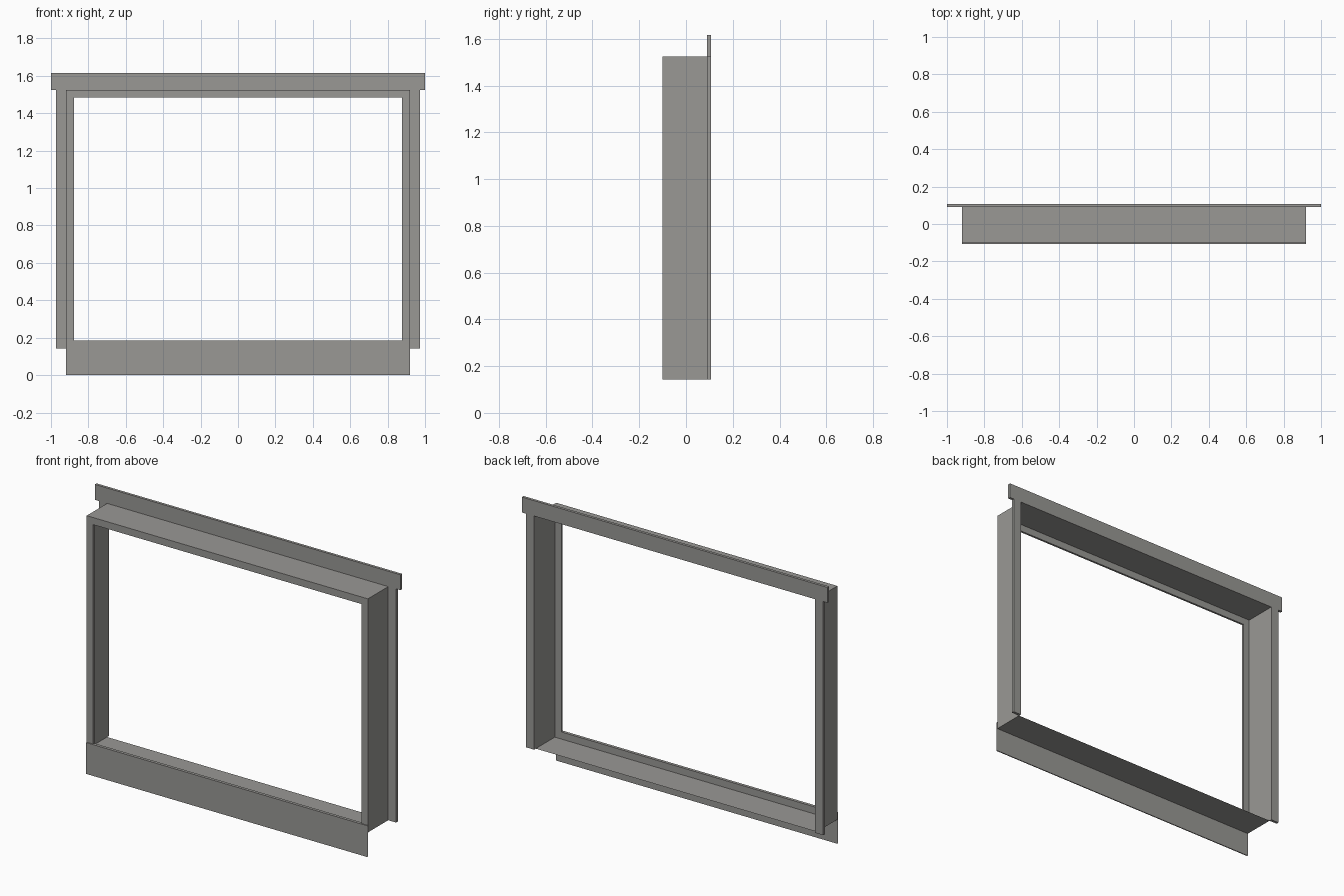
import bpy

if "Cube" in bpy.data.objects:
    bpy.data.objects.remove(bpy.data.objects["Cube"])

paint = bpy.data.materials.new("grey_paint")
paint.diffuse_color = (0.32, 0.315, 0.30, 1.0)
paint.use_nodes = True
paint.node_tree.nodes["Principled BSDF"].inputs["Base Color"].default_value = paint.diffuse_color


def mesh_object(name, verts, faces):
    me = bpy.data.meshes.new(name)
    me.from_pydata(verts, [], faces)
    me.update()
    me.materials.append(paint)
    ob = bpy.data.objects.new(name, me)
    bpy.context.collection.objects.link(ob)
    return ob


def box(name, x0, x1, y0, y1, z0, z1, open_ends=False):
    verts = [(x, y, z) for x in (x0, x1) for y in (y0, y1) for z in (z0, z1)]
    faces = [(0, 4, 5, 1), (2, 3, 7, 6), (0, 2, 6, 4), (1, 5, 7, 3)]
    if not open_ends:
        faces += [(0, 1, 3, 2), (4, 6, 7, 5)]
    return mesh_object(name, verts, faces)


def rect(x, z0, z1, y):
    return [(-x, y, z0), (x, y, z0), (x, y, z1), (-x, y, z1)]


# Main dimensions
W, BOT, TOP = 0.92, 0.143, 1.525      # outer frame
LIP = 0.042                           # inward lip width
FRONT, LIP_BACK, BACK, TRIM_BACK = -0.10, -0.088, 0.09, 0.106

# Frame lining: thin liner with an inward lip along its front edge
loops = [rect(W, BOT, TOP, BACK),
         rect(W, BOT, TOP, FRONT),
         rect(W - LIP, BOT + LIP, TOP - LIP, FRONT),
         rect(W - LIP, BOT + LIP, TOP - LIP, LIP_BACK),
         rect(W, BOT, TOP, LIP_BACK)]
verts = [v for loop in loops for v in loop]
faces = [(a * 4 + i, a * 4 + (i + 1) % 4, a * 4 + 4 + (i + 1) % 4, a * 4 + 4 + i)
         for a in range(len(loops) - 1) for i in range(4)]
mesh_object("frame_lining", verts, faces)

# Flat casing on the back: two sides and a wider head board
for side, s in (("left", -1), ("right", 1)):
    x0, x1 = sorted((s * W, s * 0.972))
    box(side + "_casing", x0, x1, BACK, TRIM_BACK, BOT, TOP)
box("head_casing", -1, 1, BACK, TRIM_BACK, TOP, 1.616)

# Thin apron plate across the front of the sill
box("front_apron", -W, W, -0.106, FRONT, 0.0, BOT + LIP, open_ends=True)
